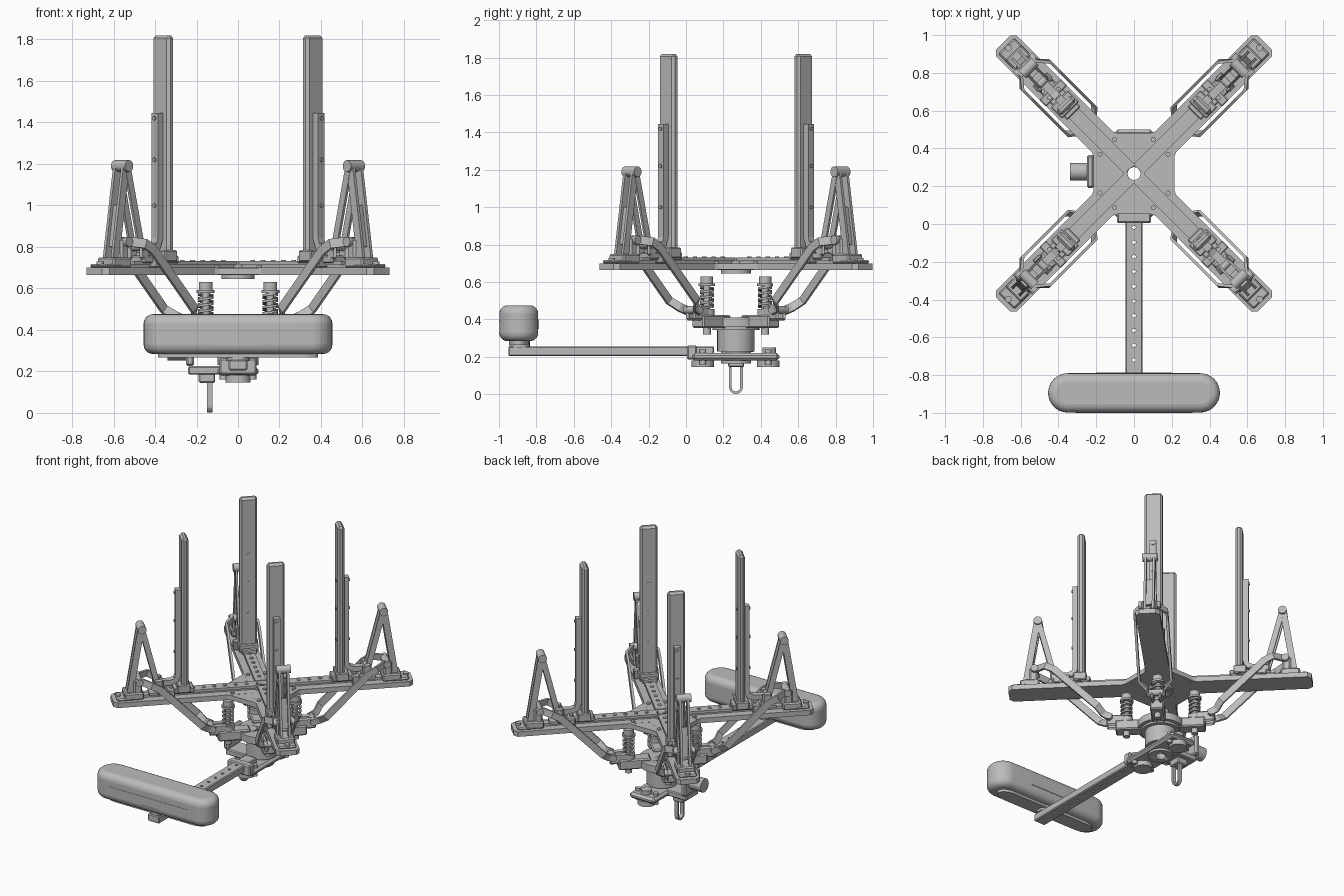
import bpy, bmesh
from math import pi, cos, sin
from mathutils import Vector, Matrix

if "Cube" in bpy.data.objects:
    bpy.data.objects.remove(bpy.data.objects["Cube"])

CY = 0.267  # y of the gripper axis
grey = bpy.data.materials.new("machined_grey")
grey.use_nodes = True
grey.diffuse_color = (0.5, 0.5, 0.5, 1)
grey.node_tree.nodes["Principled BSDF"].inputs["Base Color"].default_value = (0.5, 0.5, 0.5, 1)


def finish(name, bm, bevel=0, seg=1, smooth=False):
    bmesh.ops.recalc_face_normals(bm, faces=bm.faces)
    me = bpy.data.meshes.new(name)
    bm.to_mesh(me)
    bm.free()
    me.materials.append(grey)
    ob = bpy.data.objects.new(name, me)
    bpy.context.collection.objects.link(ob)
    if bevel:
        m = ob.modifiers.new("bevel", "BEVEL")
        m.width, m.segments, m.limit_method = bevel, seg, "ANGLE"
    if smooth:
        bpy.ops.object.select_all(action="DESELECT")
        ob.select_set(True)
        bpy.context.view_layer.objects.active = ob
        bpy.ops.object.shade_smooth_by_angle(angle=0.6)
    return ob


def box(name, x, y, z, bevel=0):
    bm = bmesh.new()
    bmesh.ops.create_cube(bm, size=1)
    for v in bm.verts:
        v.co = [(a + b) / 2 + c * (b - a) for c, (a, b) in zip(v.co, (x, y, z))]
    return finish(name, bm, bevel)


def cyl(name, a, b, r, n=20):
    a, b = Vector(a), Vector(b)
    bm = bmesh.new()
    mat = Matrix.Translation((a + b) / 2) @ (b - a).to_track_quat("Z", "Y").to_matrix().to_4x4()
    bmesh.ops.create_cone(bm, cap_ends=True, segments=n, radius1=r, radius2=r,
                          depth=(b - a).length, matrix=mat)
    return finish(name, bm, smooth=True)


def prism(name, outline, z0, z1, bevel=0, seg=1, smooth=False):
    bm = bmesh.new()
    f = bm.faces.new([bm.verts.new((x, y, z0)) for x, y in outline])
    ext = bmesh.ops.extrude_face_region(bm, geom=[f])["geom"]
    bmesh.ops.translate(bm, vec=(0, 0, z1 - z0),
                        verts=[v for v in ext if isinstance(v, bmesh.types.BMVert)])
    return finish(name, bm, bevel, seg, smooth)


def bar(name, pts, w, h, side=(0, 1, 0), bevel=0):
    """Rectangular section swept along a path; w lies along side."""
    pts = [Vector(p) for p in pts]
    bm, rings = bmesh.new(), []
    for i, p in enumerate(pts):
        t = (pts[min(i + 1, len(pts) - 1)] - pts[max(i - 1, 0)]).normalized()
        s = Vector(side)
        s = (s - t * s.dot(t)).normalized()
        u = t.cross(s)
        rings.append([bm.verts.new(p + s * a * w / 2 + u * b * h / 2)
                      for a, b in ((1, 1), (-1, 1), (-1, -1), (1, -1))])
    for a, b in zip(rings, rings[1:]):
        for i in range(4):
            bm.faces.new((a[i], a[i - 1], b[i - 1], b[i]))
    bm.faces.new(rings[0])
    bm.faces.new(rings[-1])
    return finish(name, bm, bevel)


def drill(ob, x, y, r, n=24):
    """Bore a vertical hole through a part."""
    cut = cyl("cutter", (x, y, -1), (x, y, 3), r, n)
    cut.hide_render = True
    m = ob.modifiers.new("hole", "BOOLEAN")
    m.object, m.operation, m.solver = cut, "DIFFERENCE", "EXACT"
    deps = bpy.context.evaluated_depsgraph_get()
    new = bpy.data.meshes.new_from_object(ob.evaluated_get(deps))
    ob.modifiers.clear()
    ob.data = new
    bpy.data.objects.remove(cut)
    return ob


# One arm, lying along +x from the gripper axis
arm = []
E, W, C = 0.98, 0.078, 0.025
beam = prism("arm_beam", [(0.06, -W), (E - C, -W), (E, -W + C), (E, W - C), (E - C, W), (0.06, W)], 0.665, 0.7)
arm += [beam,
        box("arm_rail_base", (0.04, 0.9), (-0.022, 0.022), (0.698, 0.718)),
        box("arm_rail_top", (0.04, 0.74), (-0.036, 0.036), (0.714, 0.732)),
        box("arm_end_plate", (0.84, 0.955), (-0.06, 0.06), (0.7, 0.718), 0.008)]
for i in range(6):
    arm.append(cyl("rail_screw", (0.1 + i * 0.07, 0, 0.73), (0.1 + i * 0.07, 0, 0.738), 0.012, 12))
arm.append(cyl("end_screw", (0.94, 0, 0.715), (0.94, 0, 0.73), 0.018, 16))
for s in (-1, 1):
    arm.append(cyl("hub_screw", (0.2, s * 0.055, 0.695), (0.2, s * 0.055, 0.71), 0.013, 12))

# Finger with its backing bracket and sliding carriage
F = 0.058
arm += [box("finger", (0.487, 0.532), (-F, F), (0.75, 1.82), 0.014),
        bar("finger_bracket", [(0.55, 0, 1.445), (0.55, 0, 0.84), (0.562, 0, 0.805),
                               (0.6, 0, 0.79), (0.67, 0, 0.79)], 0.042, 0.036),
        box("finger_clamp", (0.475, 0.56), (-0.064, 0.064), (0.728, 0.785), 0.006),
        box("carriage", (0.45, 0.69), (-0.05, 0.05), (0.722, 0.758), 0.006),
        box("carriage_wing", (0.58, 0.63), (-0.08, 0.08), (0.7, 0.762), 0.006)]
for z in (1.0, 1.22, 1.42):
    arm.append(cyl("finger_screw", (0.484, 0, z), (0.575, 0, z), 0.01, 12))
for r in (0.6, 0.65):
    for s in (-1, 1):
        arm.append(cyl("carriage_screw", (r, s * 0.033, 0.75), (r, s * 0.033, 0.772), 0.012, 12))

# Triangular tower
for s in (-1, 1):
    arm += [bar("tower_outer_leg", [(0.795, s * 0.027, 1.19), (0.868, s * 0.027, 0.73)], 0.016, 0.042),
            bar("tower_inner_leg", [(0.785, s * 0.03, 1.18), (0.69, s * 0.03, 0.8)], 0.014, 0.036),
            box("tower_lug", (0.79, 0.845), (s * 0.04 - 0.01, s * 0.04 + 0.01), (0.7, 0.84), 0.01),
            box("carriage_lug", (0.65, 0.71), (s * 0.04 - 0.01, s * 0.04 + 0.01), (0.74, 0.83), 0.01)]
arm += [bar("tower_brace", [(0.82, 0, 1.0), (0.85, 0, 0.8)], 0.05, 0.02),
        cyl("tower_cap", (0.79, -0.048, 1.19), (0.79, 0.048, 1.19), 0.028),
        cyl("carriage_pin", (0.685, -0.055, 0.8), (0.685, 0.055, 0.8), 0.02),
        box("tower_foot", (0.78, 0.905), (-0.058, 0.058), (0.7, 0.75), 0.008)]

# Forked push link, passing either side of the beam
for s in (-1, 1):
    arm.append(bar("push_link", [(0.825, s * 0.04, 0.825), (0.79, s * 0.055, 0.825), (0.735, s * 0.104, 0.815),
                                 (0.68, s * 0.104, 0.785), (0.4, s * 0.104, 0.5),
                                 (0.365, s * 0.06, 0.465), (0.315, s * 0.045, 0.445)], 0.016, 0.046))
arm += [cyl("link_upper_pin", (0.81, -0.07, 0.825), (0.81, 0.07, 0.825), 0.024),
        cyl("link_lower_pin", (0.33, -0.062, 0.45), (0.33, 0.062, 0.45), 0.022)]

# Lower yoke arm with spring damper
for s in (-1, 1):
    arm.append(box("yoke_cheek", (0.23, 0.35), (s * 0.026 - 0.01, s * 0.026 + 0.01), (0.395, 0.472), 0.012))
arm += [box("yoke_arm", (0.08, 0.29), (-0.045, 0.045), (0.355, 0.425), 0.008),
        cyl("yoke_screw", (0.22, 0, 0.32), (0.22, 0, 0.36), 0.022, 12),
        cyl("spring_seat", (0.22, 0, 0.42), (0.22, 0, 0.455), 0.042),
        cyl("spring_post", (0.22, 0, 0.45), (0.22, 0, 0.6), 0.018),
        cyl("spring_collar", (0.22, 0, 0.578), (0.22, 0, 0.592), 0.044),
        cyl("spring_cap", (0.22, 0, 0.59), (0.22, 0, 0.63), 0.034)]
coil = [(0.22 + 0.033 * cos(a * pi / 6), 0.033 * sin(a * pi / 6), 0.46 + a * 0.0024) for a in range(49)]
arm.append(bar("spring_coil", coil, 0.012, 0.012, (0, 0, 1)))

# Repeat the arm four times about the axis
for ob in arm:
    for k in range(4):
        o = ob if k == 0 else ob.copy()
        if k:
            bpy.context.collection.objects.link(o)
        o.matrix_world = Matrix.Translation((0, CY, 0)) @ Matrix.Rotation(pi / 4 + k * pi / 2, 4, "Z")

# Hub plates and central motor, bored along the axis
side = [(0.35, -0.24), (0.265, -0.165), (0.225, -0.12), (0.215, -0.09),
        (0.215, 0.09), (0.225, 0.12), (0.265, 0.165), (0.35, 0.24)]
outline = []
for k in range(4):
    c, s = round(cos(k * pi / 2)), round(sin(k * pi / 2))
    outline += [(x * c - y * s, CY + x * s + y * c) for x, y in side]
drill(prism("hub_plate", outline, 0.666, 0.699), 0, CY, 0.034)
for name, r, z0, z1 in (("hub_disc", 0.08, 0.645, 0.667), ("hub_ring", 0.055, 0.698, 0.728),
                        ("yoke_plate", 0.15, 0.36, 0.41), ("motor_flange", 0.125, 0.345, 0.362),
                        ("motor_body", 0.1, 0.23, 0.35), ("motor_base", 0.08, 0.165, 0.235)):
    drill(cyl(name, (0, CY, z0), (0, CY, z1), r, 40), 0, CY, 0.034)

# Base bracket
drill(box("base_plate", (-0.1, 0.1), (0.03, 0.5), (0.18, 0.222), 0.015), 0, CY, 0.034)
for y in (0.09, 0.44):
    cyl("base_pad", (0, y, 0.147), (0, y, 0.182), 0.06, 28)
    for s in (-1, 1):
        cyl("base_bolt", (s * 0.07, y, 0.16), (s * 0.07, y, 0.24), 0.018, 12)
cyl("base_boss", (0, 0.445, 0.22), (0, 0.445, 0.25), 0.035)

# Camera boom, with a row of holes
boom = box("camera_boom", (-0.045, 0.045), (-0.95, 0.15), (0.205, 0.256), 0.006)
for i in range(10):
    drill(boom, 0, -0.72 + i * 0.078, 0.01, 10)
box("boom_clamp", (-0.09, 0.09), (0.005, 0.06), (0.185, 0.262), 0.008)
cyl("camera_mount", (0, -0.89, 0.25), (0, -0.89, 0.29), 0.055)

# Camera pod
R, X = 0.104, 0.351
pod = [(X + R * cos(a), -0.894 + R * sin(a)) for a in (pi * (i / 16 - 0.5) for i in range(17))]
pod += [(-x, -1.788 - y) for x, y in pod]
prism("camera_pod", pod, 0.284, 0.476, 0.045, 5, True)
prism("camera_pod_base", [(x * 0.85, -0.894 + (y + 0.894) * 0.5) for x, y in pod], 0.266, 0.29)
box("pod_front_seam", (-0.31, 0.31), (-1.0, -0.99), (0.388, 0.394))
box("pod_front_slot", (-0.08, 0.07), (-1.0, -0.99), (0.325, 0.331))
box("pod_rear_panel", (-0.2, 0.2), (-0.8, -0.787), (0.35, 0.4))

# Side actuator and hook loop
box("actuator_flange", (-0.25, -0.212), (0.19, 0.365), (0.225, 0.37), 0.01)
cyl("actuator_body", (-0.34, 0.277, 0.3), (-0.24, 0.277, 0.3), 0.047, 28)
box("actuator_bracket", (-0.24, -0.08), (0.2, 0.34), (0.185, 0.225), 0.006)
box("hook_clamp", (-0.19, -0.11), (0.225, 0.31), (0.145, 0.2), 0.006)
loop = [(-0.137, CY - 0.03 * cos(a), 0.038 - 0.03 * sin(a)) for a in (pi * i / 8 for i in range(9))]
loop = [(-0.137, CY - 0.03, 0.18)] + loop + [(-0.137, CY + 0.03, 0.18)]
bar("hook_loop", loop, 0.026, 0.014, (1, 0, 0))
